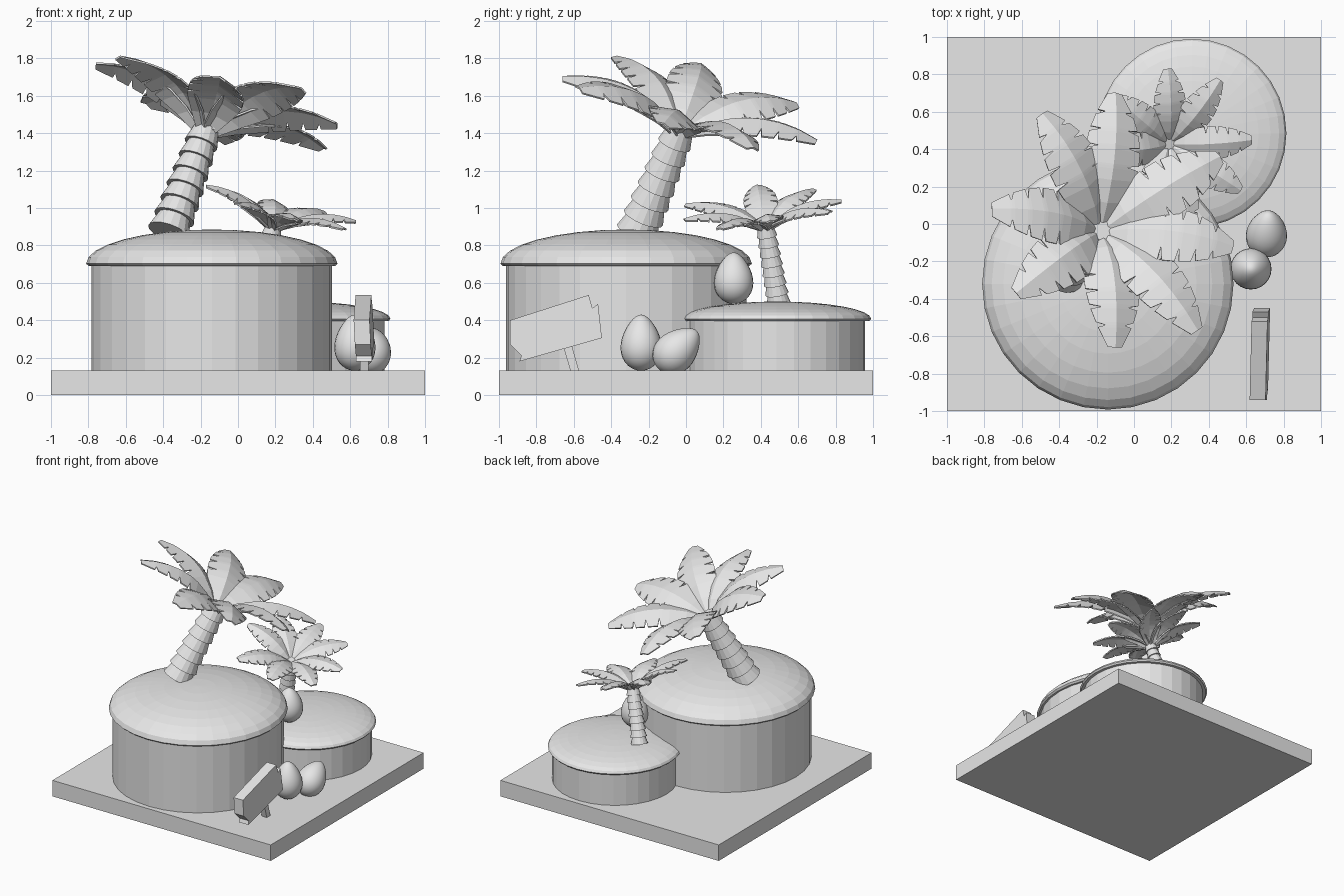
import bpy, bmesh, math
from mathutils import Vector

cube = bpy.data.objects.get("Cube")
if cube:
    bpy.data.objects.remove(cube, do_unlink=True)

grey = bpy.data.materials.new("plain_grey")
grey.use_nodes = True
grey.diffuse_color = (0.8, 0.8, 0.8, 1)
grey.node_tree.nodes["Principled BSDF"].inputs["Base Color"].default_value = (0.8, 0.8, 0.8, 1)


def finish(name, bm, smooth=False, normals=True):
    if normals:
        bmesh.ops.recalc_face_normals(bm, faces=bm.faces)
    mesh = bpy.data.meshes.new(name)
    bm.to_mesh(mesh)
    bm.free()
    mesh.materials.append(grey)
    for p in mesh.polygons:
        p.use_smooth = smooth
    obj = bpy.data.objects.new(name, mesh)
    bpy.context.collection.objects.link(obj)
    return obj


def box(name, center, size, tilt=0):
    bm = bmesh.new()
    bmesh.ops.create_cube(bm, size=1)
    bmesh.ops.scale(bm, vec=size, verts=bm.verts)
    obj = finish(name, bm)
    obj.location = center
    obj.rotation_euler.x = tilt
    return obj


def add_rings(bm, rings, sides):
    """Skin a list of (center, radius, axis) circles and close both ends."""
    loops = []
    for center, radius, axis in rings:
        turn = Vector((0, 0, 1)).rotation_difference(axis)
        loops.append([bm.verts.new(center + turn @ Vector((
            radius * math.cos(2 * math.pi * i / sides),
            radius * math.sin(2 * math.pi * i / sides), 0))) for i in range(sides)])
    for a, b in zip(loops, loops[1:]):
        for i in range(sides):
            j = (i + 1) % sides
            bm.faces.new((a[i], a[j], b[j], b[i]))
    bm.faces.new(loops[0][::-1])
    bm.faces.new(loops[-1])


def lathe(name, x, y, profile, sides=32):
    bm = bmesh.new()
    up = Vector((0, 0, 1))
    add_rings(bm, [(Vector((x, y, z)), r, up) for r, z in profile], sides)
    return finish(name, bm)


def mound(name, x, y, wall_r, cap_r, cap_z, top_z):
    lathe(name + "_wall", x, y, [(wall_r, 0.1), (wall_r, cap_z + 0.01)])
    height = top_z - cap_z - 0.012
    profile = [(cap_r * 0.98, cap_z), (cap_r, cap_z + 0.012)]
    for k in range(1, 9):
        a = k / 8 * math.pi / 2
        profile.append((max(cap_r * math.cos(a), 0.01), cap_z + 0.012 + height * math.sin(a)))
    lathe(name + "_cap", x, y, profile)


def egg(name, x, y, z, radius, length, tilt=(0, 0)):
    bm = bmesh.new()
    bmesh.ops.create_uvsphere(bm, u_segments=24, v_segments=16, radius=1)
    for v in bm.verts:
        taper = 1 - 0.22 * v.co.z - 0.08 * v.co.z ** 2
        v.co = Vector((v.co.x * radius * taper, v.co.y * radius * taper, v.co.z * length / 2))
    obj = finish(name, bm, smooth=True)
    obj.location = (x, y, z)
    obj.rotation_euler = (tilt[0], tilt[1], 0)


def trunk(name, start, end, r0, r1, count):
    """Stack of flared collars, each wider at its lower rim."""
    start, end = Vector(start), Vector(end)
    axis = (end - start).normalized()
    bm = bmesh.new()
    for k in range(count):
        radius = r0 + (r1 - r0) * k / (count - 1)
        low = start.lerp(end, k / count)
        high = start.lerp(end, (k + 1.1) / count)
        add_rings(bm, [(low, radius * 1.08, axis), (high, radius * 0.8, axis)], 16)
    finish(name, bm)
    return axis


def leaf(name, base, tip, axis, width, lift):
    """Arched, ridged frond with wedge notches cut into both edges."""
    base, tip = Vector(base), Vector(tip)
    span = tip - base
    control = base + span * 0.42 + axis * lift
    side = span.cross(axis).normalized()
    # stations along the frond: (position, edge factor)
    stations = [(0, 1), (0.2, 1), (0.36, 1)]
    for cut in (0.46, 0.6, 0.73, 0.86):
        stations += [(cut - 0.02, 1), (cut, 0.55), (cut + 0.015, 1)]
    stations.append((1, 1))
    bm = bmesh.new()
    rows = []
    for t, factor in stations:
        p = base * (1 - t) ** 2 + control * 2 * t * (1 - t) + tip * t * t
        tangent = (control - base) * (1 - t) + (tip - control) * t
        up = side.cross(tangent).normalized()
        if up.dot(axis) < 0:
            up = -up
        if t < 0.5:
            half = width * (0.22 + 0.78 * math.sin(t * math.pi))
        else:
            half = width * (1 - 0.75 * ((t - 0.5) * 2) ** 2.2)
        half *= factor
        drop = up * half * 0.3
        rows.append([bm.verts.new(p + side * half - drop), bm.verts.new(p),
                     bm.verts.new(p - side * half - drop)])
    for a, b in zip(rows, rows[1:]):
        for i in range(2):
            bm.faces.new((a[i], a[i + 1], b[i + 1], b[i]))
    obj = finish(name, bm)
    solid = obj.modifiers.new("thickness", "SOLIDIFY")
    solid.thickness = 0.01
    solid.offset = 0


def palm(name, foot, crown, r0, r1, collars, tips, width, lift):
    axis = trunk(name + "_trunk", foot, crown, r0, r1, collars)
    for i, tip in enumerate(tips):
        leaf(f"{name}_leaf_{i + 1}", Vector(crown) - axis * r1 * 0.4, tip, axis, width, lift)


# Ground slab and the two mounds
box("ground_slab", (0, 0, 0.066), (2, 2, 0.132))
mound("large_mound", -0.14, -0.32, 0.643, 0.672, 0.69, 0.885)
mound("small_mound", 0.31, 0.485, 0.472, 0.505, 0.395, 0.5)

# Palms
palm("large_palm", (-0.37, -0.26, 0.87), (-0.17, -0.03, 1.42), 0.108, 0.085, 7,
     [(-0.76, 0.08, 1.77), (-0.49, 0.59, 1.56), (-0.1, 0.7, 1.36), (0.46, 0.36, 1.32),
      (0.53, -0.12, 1.45), (0.34, -0.57, 1.64), (-0.1, -0.66, 1.7), (-0.63, -0.37, 1.81)],
     0.155, 0.23)
palm("small_palm", (0.08, 0.495, 0.49), (0.19, 0.425, 0.9), 0.06, 0.05, 8,
     [(0.18, 0.83, 1.04), (0.46, 0.77, 0.98), (0.63, 0.45, 0.93), (0.57, 0.18, 0.89),
      (0.3, -0.01, 0.94), (0, 0, 1.02), (-0.17, 0.38, 1.12), (-0.11, 0.68, 1.1)],
     0.09, 0.12)

# Eggs
egg("upright_egg", 0.625, -0.24, 0.28, 0.108, 0.3)
egg("leaning_egg", 0.71, -0.045, 0.242, 0.108, 0.29, (-0.8, 0.1))
egg("mound_egg", 0.29, 0.255, 0.625, 0.103, 0.275)

# Signpost with a board broken at both ends
outline = [(-0.94, 0.4), (-0.52, 0.535), (-0.5, 0.465), (-0.47, 0.487), (-0.45, 0.305),
           (-0.89, 0.18), (-0.88, 0.21), (-0.94, 0.27)]
bm = bmesh.new()
face = bm.faces.new([bm.verts.new((0.62 + 0.04 * (y + 0.95), y, z)) for y, z in outline])
moved = bmesh.ops.extrude_face_region(bm, geom=[face])["geom"]
bmesh.ops.translate(bm, vec=(0.085, 0, 0),
                    verts=[g for g in moved if isinstance(g, bmesh.types.BMVert)])
for v in bm.verts:
    v.co.x -= 0.05 * (v.co.z - 0.36)
finish("sign_board", bm)
box("sign_post", (0.675, -0.618, 0.21), (0.045, 0.045, 0.2), 0.28)
